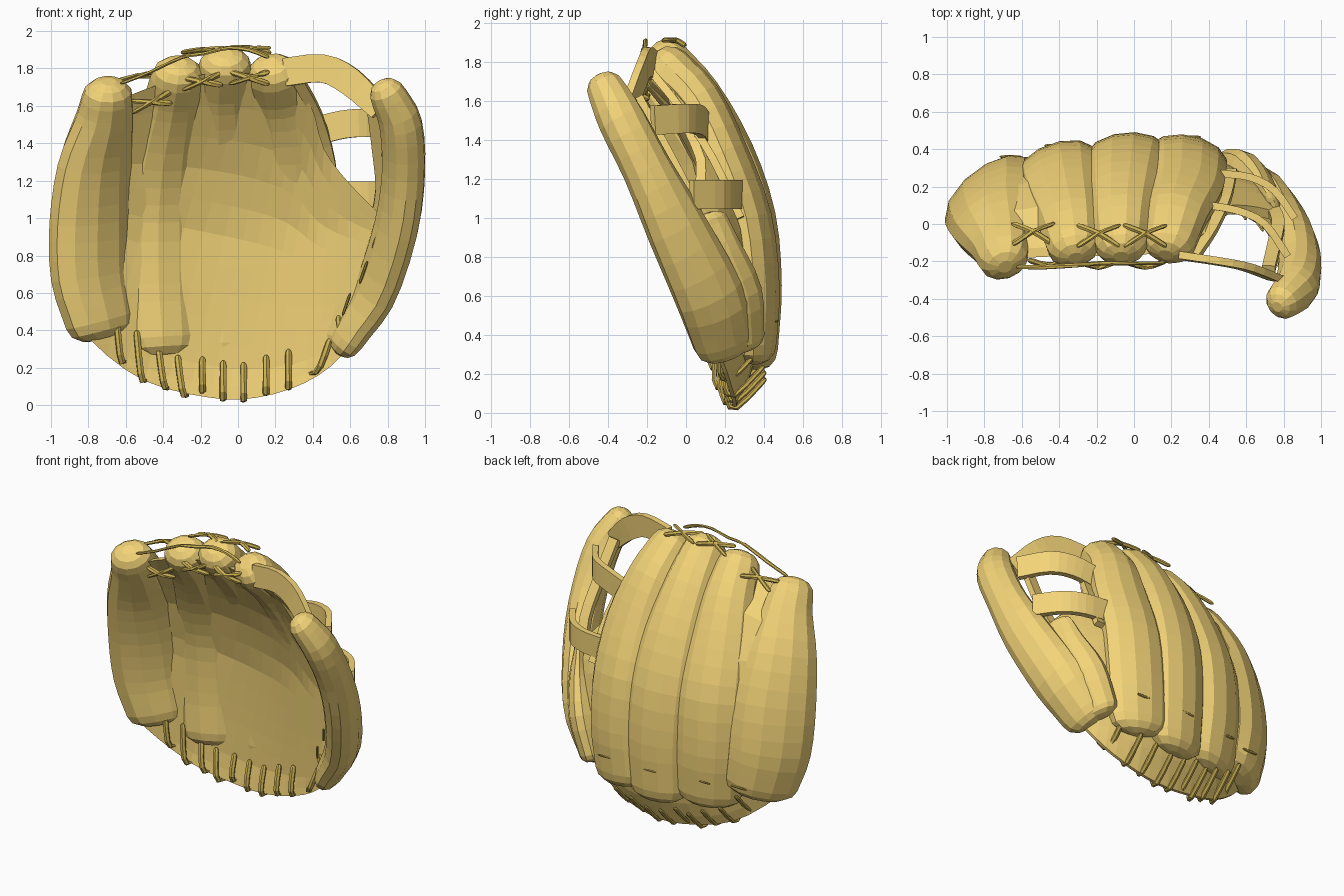
import bpy, bmesh, math
from mathutils import Vector

if "Cube" in bpy.data.objects:
    bpy.data.objects.remove(bpy.data.objects["Cube"])

def material(name, col):
    m = bpy.data.materials.new(name)
    m.diffuse_color = (*col, 1)
    m.use_nodes = True
    m.node_tree.nodes["Principled BSDF"].inputs["Base Color"].default_value = m.diffuse_color
    return m

LEATHER = material("tan_leather", (0.90, 0.66, 0.19))
LACE = material("rawhide", (0.62, 0.45, 0.09))

def make(name, bm, mat):
    bmesh.ops.recalc_face_normals(bm, faces=bm.faces)
    me = bpy.data.meshes.new(name)
    bm.to_mesh(me)
    bm.free()
    me.materials.append(mat)
    ob = bpy.data.objects.new(name, me)
    bpy.context.collection.objects.link(ob)
    return ob

def spline(pts, steps):
    """Catmull-Rom through tuples of any length"""
    ext = [tuple(2*a-b for a, b in zip(pts[0], pts[1]))] + list(pts)
    ext.append(tuple(2*a-b for a, b in zip(pts[-1], pts[-2])))
    out = []
    for i in range(len(pts)-1):
        p0, p1, p2, p3 = ext[i:i+4]
        for s in range(steps):
            t = s/steps
            out.append(tuple(.5*(2*b+(c-a)*t+(2*a-5*b+4*c-d)*t*t+(3*b-a-3*c+d)*t**3)
                             for a, b, c, d in zip(p0, p1, p2, p3)))
    return out + [tuple(pts[-1])]

def sweep(name, pts, wide, sides=12, steps=3, cap=0.0, mat=LEATHER):
    """Loft sections (x,y,z,half_width,half_thickness) along a path"""
    rows = spline(pts, steps)
    C = [Vector(r[:3]) for r in rows]
    rings = []
    for i, r in enumerate(rows):
        t = (C[min(i+1, len(C)-1)] - C[max(i-1, 0)]).normalized()
        w = Vector(wide)
        w = (w - t*w.dot(t)).normalized()
        rings.append((C[i], t, w, t.cross(w), r[3], r[4]))
    if cap:
        def dome(ring, sgn):
            c, t, w, n, a, b = ring
            return [(c+t*sgn*cap*math.sin(q), t, w, n, a*math.cos(q)**.8, b*math.cos(q)**.8)
                    for q in (math.radians(k) for k in (28, 54, 78))]
        rings = dome(rings[0], -1)[::-1] + rings + dome(rings[-1], 1)
    k = math.sqrt(2) if sides == 4 else 1
    bm = bmesh.new()
    loops = []
    for c, t, w, n, a, b in rings:
        loops.append([bm.verts.new(c + k*(w*a*math.cos(q) + n*b*math.sin(q)))
                      for q in (2*math.pi*(j+.5)/sides for j in range(sides))])
    for A, B in zip(loops, loops[1:]):
        for j in range(sides):
            bm.faces.new((A[j], A[(j+1) % sides], B[(j+1) % sides], B[j]))
    bm.faces.new(loops[0])
    bm.faces.new(loops[-1])
    return make(name, bm, mat)

def lace(name, pts, r=.015):
    q = [(*p, r, r*.7) for p in pts]
    return sweep(name, q, (.9, .3, .31), 6, 2, .03, LACE)

def lerp(tab, x):
    for (a, b), (c, d) in zip(tab, tab[1:]):
        if x <= c:
            return b + (d-b)*max(0, (x-a)/(c-a))
    return tab[-1][1]

# Depth of the cupped pocket at a given x, z
def pocket(x, z):
    mid = lerp([(.04, .24), (.2, .26), (.5, .25), (.95, .225), (1.3, .12), (1.6, -.05), (1.8, -.18)], z)
    return mid - (.4 if x > .05 else .26)*abs(x-.05)**2.2

# Fingers and thumb
sweep("little_finger", [(-.72, .19, .46, .24, .13), (-.77, .17, .7, .27, .14), (-.775, .12, 1.0, .27, .145),
      (-.76, .02, 1.3, .23, .145), (-.715, -.10, 1.53, .17, .135), (-.70, -.17, 1.64, .145, .125)], (.80, .60, 0), cap=.11)
sweep("ring_finger", [(-.39, .29, .36, .22, .12), (-.41, .305, .65, .23, .13), (-.41, .28, 1.0, .23, .13),
      (-.39, .18, 1.3, .21, .125), (-.35, .03, 1.58, .175, .13), (-.325, -.11, 1.75, .145, .125)], (.94, .34, 0), cap=.11)
sweep("middle_finger", [(-.04, .36, .33, .21, .11), (-.04, .37, .65, .22, .12), (-.05, .34, 1.0, .22, .12),
      (-.06, .23, 1.33, .20, .12), (-.07, .06, 1.62, .17, .125), (-.07, -.10, 1.80, .145, .125)], (.99, .1, 0), cap=.11)
sweep("index_finger", [(.27, .36, .36, .20, .10), (.29, .36, .65, .21, .115), (.29, .32, 1.0, .21, .115),
      (.28, .20, 1.33, .20, .115), (.23, .06, 1.6, .17, .125), (.19, -.09, 1.76, .145, .125)], (.97, -.2, 0), cap=.11)
sweep("thumb", [(.59, .19, .37, .16, .09), (.73, .12, .6, .18, .11), (.845, -.05, .95, .16, .115),
      (.885, -.20, 1.25, .13, .115), (.87, -.33, 1.5, .125, .115), (.81, -.40, 1.64, .105, .10)], (.35, -.94, 0), cap=.11)
# Broad leather panel behind the thumb base
sweep("thumb_back_panel", [(.53, .27, .37, .14, .09), (.62, .24, .6, .16, .10), (.70, .17, .82, .13, .07),
      (.73, .13, .97, .10, .04)], (.45, -.9, 0), cap=.06)

# Palm shell: front lining and back joined round the rim
top = spline([(-.72, 1.6), (-.4, 1.72), (-.07, 1.78), (.2, 1.74), (.38, 1.62), (.46, 1.37), (.6, 1.18), (.78, 1.0)], 3)
low = spline([(-.90, .55), (-.78, .34), (-.5, .13), (-.15, .04), (.1, .04), (.36, .12), (.56, .27), (.75, .55)], 3)
NV = 12
bm = bmesh.new()
front, back = [], []
for i, (a, b) in enumerate(zip(low, top)):
    f, g = [], []
    for j in range(NV+1):
        v = (j/NV)**1.3
        x, z = a[0]+(b[0]-a[0])*v, a[1]+(b[1]-a[1])*v
        y = pocket(x, z)
        fade = 1 if i < 14 else 1-.6*v
        th = .02 + .17*fade*math.sin(math.pi*min(v*2, 1)*.5)
        if v > .9:
            th = .05
        f.append(bm.verts.new((x, y, z)))
        g.append(bm.verts.new((x, y+th, z)))
    front.append(f)
    back.append(g)
n = len(front)
for i in range(n-1):
    for j in range(NV):
        for G in (front, back):
            bm.faces.new((G[i][j], G[i+1][j], G[i+1][j+1], G[i][j+1]))
    for j in (0, NV):
        bm.faces.new((front[i][j], front[i+1][j], back[i+1][j], back[i][j]))
for i in (0, n-1):
    for j in range(NV):
        bm.faces.new((front[i][j], front[i][j+1], back[i][j+1], back[i][j]))
make("palm_shell", bm, LEATHER)

# Webbing: three cross straps and two rails
sweep("web_top_strap", [(.25, -.17, 1.78, .075, .02), (.45, -.2, 1.80, .075, .02), (.6, -.23, 1.73, .075, .02),
      (.76, -.29, 1.58, .06, .02)], (.3, 0, 1), 4, 3)
sweep("web_middle_strap", [(.40, .10, 1.46, .075, .02), (.56, .07, 1.50, .075, .02), (.70, .0, 1.51, .075, .02),
      (.82, -.17, 1.50, .075, .02)], (0, 0, 1), 4, 3)
sweep("web_lower_strap", [(.46, .27, 1.12, .075, .02), (.62, .25, 1.12, .075, .02), (.75, .18, 1.12, .075, .02),
      (.86, .03, 1.12, .075, .02)], (0, 0, 1), 4, 3)
sweep("web_thumb_rail", [(.72, -.24, 1.62, .035, .02), (.75, -.11, 1.38, .035, .02), (.77, .01, 1.15, .035, .02),
      (.73, .10, .94, .035, .02)], (1, 0, 0), 4, 3)
sweep("web_index_rail", [(.32, -.17, 1.74, .03, .02), (.42, -.02, 1.55, .03, .02), (.49, .14, 1.3, .03, .02),
      (.52, .28, 1.0, .03, .02)], (1, 0, 0), 4, 3)

# Heel laces looping over the lower rim
for x, zt, zb in [(-.63, .47, .22), (-.52, .37, .12), (-.40, .27, .08), (-.30, .24, .04), (-.19, .23, .06),
                  (-.08, .21, .02), (.03, .20, .015), (.15, .24, .05), (.27, .27, .08), (.44, .33, .16), (.56, .45, .27)]:
    s = .09 if .4 < x < .5 else -.04 if x < -.2 or x > .5 else 0
    lace("heel_lace", [(x+s*.5, pocket(x, zt)-.02, zt), (x, pocket(x, zb)-.03, zb+.05),
                       (x-s*.5, pocket(x, zb)+.02, zb+.01), (x-s*.5, pocket(x, zb)+.15, zb+.14)], .019)

# Crossed laces joining neighbouring fingertips, front and back
for x, yf, zf, yb, zb, tilt in [(-.46, -.20, 1.62, -.05, 1.75, .02), (-.19, -.21, 1.73, -.06, 1.89, .01),
                                (.06, -.21, 1.75, -.06, 1.90, 0)]:
    for s in (-1, 1):
        lace("front_cross_lace", [(x-.08, yf, zf-tilt-.025*s), (x, yf-.02, zf), (x+.08, yf, zf+tilt+.025*s)], .017)
        xb = x-.08 if x < -.3 else x
        lace("back_cross_lace", [(xb-.09, yb-.045*s, zb-tilt+.01*s), (xb, yb+.01, zb+.01),
                                 (xb+.09, yb+.045*s, zb+tilt-.01*s)], .016)

# Lace running along the fingertips
lace("tip_lace", [(-.60, -.23, 1.73), (-.47, -.23, 1.78), (-.30, -.22, 1.86), (-.18, -.21, 1.88),
                  (-.05, -.21, 1.91), (.06, -.21, 1.90), (.14, -.21, 1.87)], .013)

# Small stitches on the thumb's inner edge and across the finger bases
for x, y, z in [(.79, -.25, 1.39), (.80, -.20, 1.22), (.79, -.15, 1.06), (.74, -.08, .9), (.67, -.01, .71), (.58, .05, .54)]:
    lace("thumb_stitch", [(x-.012, y+.02, z-.035), (x+.012, y-.015, z+.035)], .009)
for x, y in [(-.66, .36), (-.42, .42), (-.04, .475), (.30, .465)]:
    lace("base_stitch", [(x-.03, y, .47), (x+.03, y, .47)], .009)
